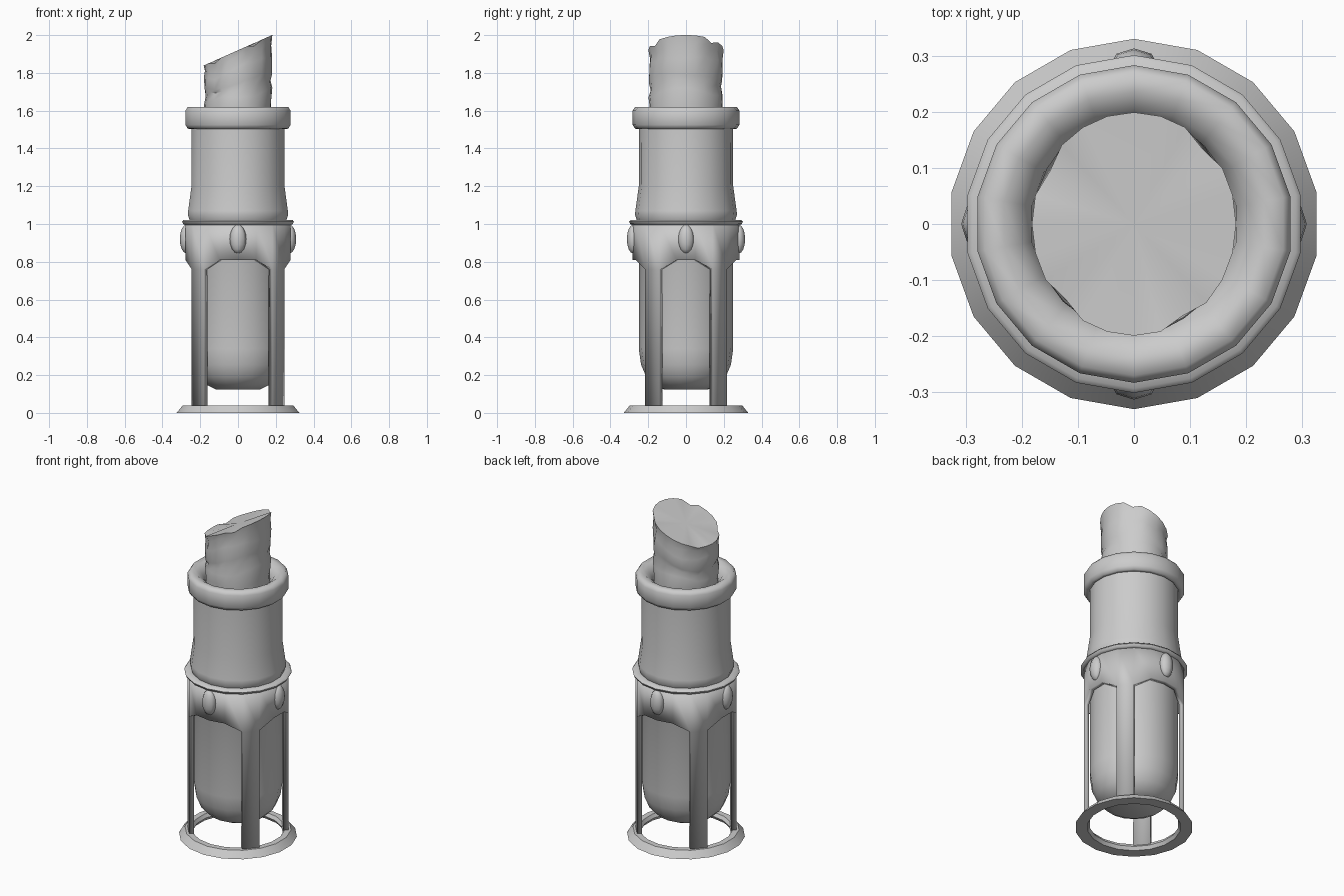
import bpy, bmesh, random
from math import sin, cos, radians, pi

if "Cube" in bpy.data.objects:
    bpy.data.objects.remove(bpy.data.objects["Cube"])

random.seed(4)
N = 18
ANG = [radians(90 + 20 * i) for i in range(N)]


def finish(name, bm, angle=40):
    bmesh.ops.recalc_face_normals(bm, faces=bm.faces)
    me = bpy.data.meshes.new(name)
    bm.to_mesh(me)
    bm.free()
    ob = bpy.data.objects.new(name, me)
    bpy.context.collection.objects.link(ob)
    bpy.ops.object.select_all(action='DESELECT')
    ob.select_set(True)
    bpy.context.view_layer.objects.active = ob
    bpy.ops.object.shade_smooth_by_angle(angle=radians(angle))
    return ob


def lathe(name, profile, closed=False, angle=40):
    """Revolve (radius, z) points around z with 18 sides."""
    bm = bmesh.new()
    rings = []
    for r, z in profile:
        if r == 0:
            rings.append([bm.verts.new((0, 0, z))] * N)
        else:
            rings.append([bm.verts.new((r * cos(a), r * sin(a), z)) for a in ANG])
    pairs = list(zip(rings, rings[1:]))
    if closed:
        pairs.append((rings[-1], rings[0]))
    for lo, hi in pairs:
        for i in range(N):
            j = (i + 1) % N
            bm.faces.new(list(dict.fromkeys((lo[i], lo[j], hi[j], hi[i]))))
    return finish(name, bm, angle)


# Tube: rounded bottom, flared collar, straight neck
lathe("glass_tube", [(0, .125), (.12, .125), (.17, .15), (.21, .19), (.238, .255),
                     (.25, .34), (.25, 1.0), (.26, 1.02), (.27, 1.05), (.268, 1.07),
                     (.25, 1.2), (.249, 1.53)], angle=60)

# Rolled lip at the mouth
lathe("tube_lip", [(.24, 1.515), (.255, 1.502), (.27, 1.505), (.283, 1.525),
                   (.283, 1.60), (.27, 1.62), (.235, 1.62), (.205, 1.60),
                   (.185, 1.57), (.18, 1.52)], closed=True, angle=60)

# Stand: foot ring and rim bead
lathe("foot_ring", [(.33, 0), (.297, .04), (.262, .04), (.25, .02), (.262, 0)],
      closed=True)
lathe("holder_rim", [(.255, 1.0), (.255, 1.02), (.293, 1.022), (.301, 1.012),
                     (.295, 1.0), (.282, .993)], closed=True, angle=60)

# Holder band with arched openings and four legs, one facet wide each
bm = bmesh.new()
LEG = {30, 50, 130, 150, 210, 230, 310, 330}
R = .283
cols = []
for i, a in enumerate(ANG):
    leg = (90 + 20 * i) % 360 in LEG
    zs = [1.01, .76, .03] if leg else [1.01, .81]
    cols.append([bm.verts.new((R * cos(a), R * sin(a), z)) for z in zs])
for i in range(N):
    a, b = cols[i], cols[(i + 1) % N]
    bm.faces.new((a[0], a[1], b[1], b[0]))
    if len(a) == 3 and len(b) == 3:
        bm.faces.new((a[1], a[2], b[2], b[1]))
holder = finish("holder_band_and_legs", bm)
mod = holder.modifiers.new("thickness", 'SOLIDIFY')
mod.thickness = .027
mod.offset = -1

# Oval studs on the four sides of the band
for name, x, y in (("front", 0, -.28), ("right", .273, 0),
                   ("back", 0, .28), ("left", -.273, 0)):
    bm = bmesh.new()
    bmesh.ops.create_uvsphere(bm, u_segments=8, v_segments=8, radius=1)
    sx, sy = (.044, .033) if x == 0 else (.035, .044)
    bmesh.ops.scale(bm, vec=(sx, sy, .076), verts=bm.verts)
    bmesh.ops.translate(bm, vec=(x, y, .92), verts=bm.verts)
    finish(name + "_stud", bm, 60)

# Cork: worn plug with an obliquely cut top
bm = bmesh.new()
M = 24
# (height fraction, radial scale) per ring
levels = [(0, .96), (.25, .98), (.42, 1.0), (.52, .95), (.6, .99), (.78, 1.0),
          (.9, .98), (1, 1.0)]
chips = {3, 10, 15, 20}
rings = []
for k, (t, s) in enumerate(levels):
    ring = []
    for i in range(M):
        a = 2 * pi * i / M
        f = s - random.uniform(0, .03) * (0 < t < 1)
        if i in chips and t > .7:
            f -= .05
        x, y = .182 * f * cos(a), .199 * f * sin(a)
        top = 1.92 + .444 * x - .015 * (i in chips)
        z = 1.5 + (top - 1.5) * t
        if 0 < t < 1:
            z += .012 * sin(3 * a + k)
        ring.append(bm.verts.new((x, y, z)))
    rings.append(ring)
for lo, hi in zip(rings, rings[1:]):
    for i in range(M):
        j = (i + 1) % M
        bm.faces.new((lo[i], lo[j], hi[j], hi[i]))
bm.faces.new(rings[0][::-1])
centre = bm.verts.new((0, 0, 1.915))
for i in range(M):
    bm.faces.new((rings[-1][i], rings[-1][(i + 1) % M], centre))
finish("cork", bm, 40)
